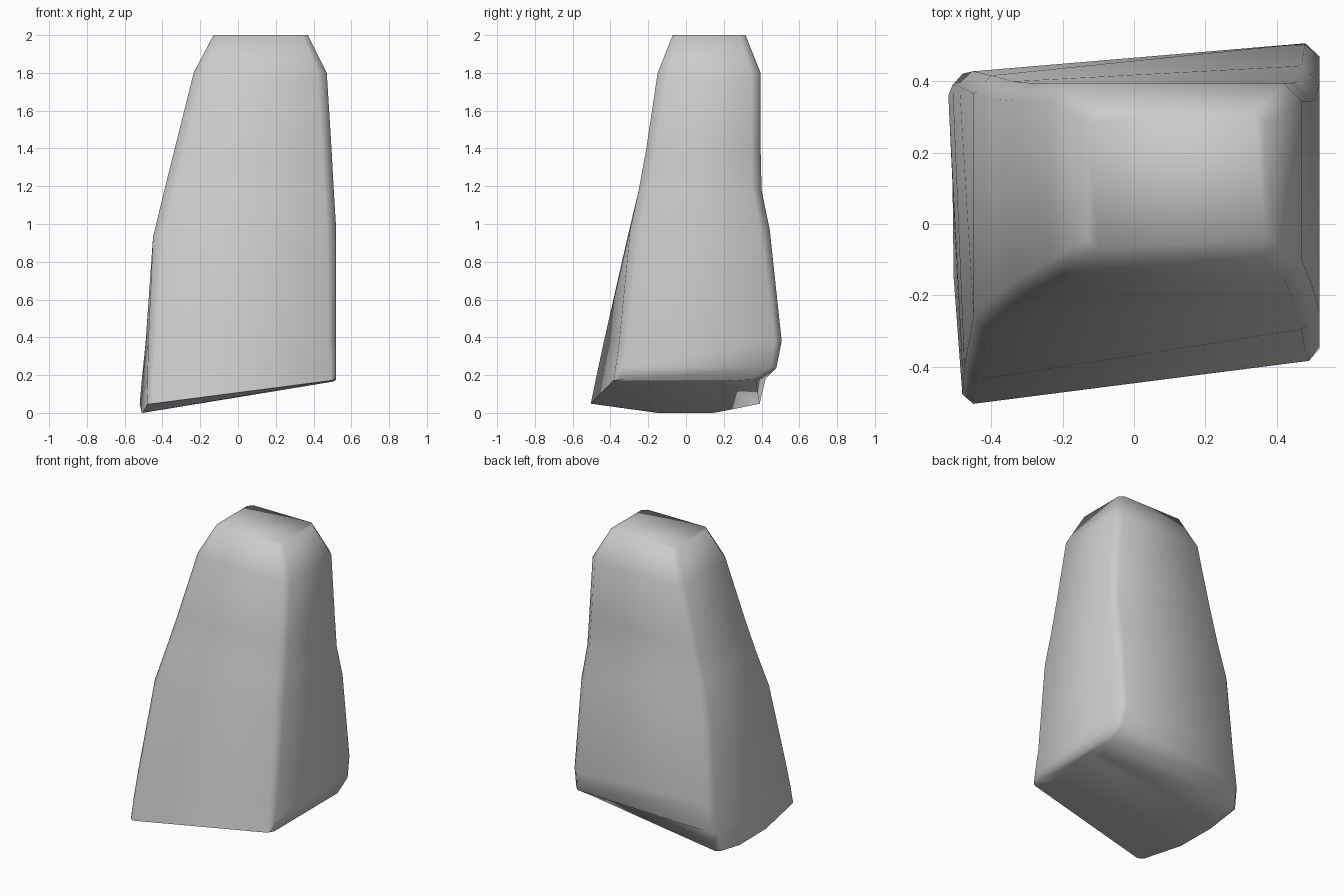
import bpy, bmesh
from mathutils import Vector

if "Cube" in bpy.data.objects:
    bpy.data.objects.remove(bpy.data.objects["Cube"])

# Each ring: z on the left, z on the right, corner cut,
# then corners front-left, front-right, back-right, back-left
RINGS = [
    (0.0, 0.165, 0.06, (-.505, -.21), (.50, -.25), (.50, .20), (-.51, .20)),
    (0.045, 0.175, 0.03, (-.48, -.508), (.52, -.38), (.52, .37), (-.522, .39)),
    (0.18, 0.24, 0.03, (-.478, -.48), (.52, -.37), (.52, .48), (-.51, .42)),
    (0.37, 0.38, 0.04, (-.475, -.44), (.52, -.35), (.52, .51), (-.49, .425)),
    (0.93, 0.97, 0.05, (-.45, -.31), (.52, -.295), (.52, .445), (-.45, .415)),
    (1.18, 1.18, 0.05, (-.39, -.25), (.507, -.25), (.507, .40), (-.39, .40)),
    (1.40, 1.40, 0.05, (-.335, -.21), (.495, -.21), (.495, .395), (-.335, .395)),
    (1.80, 1.80, 0.05, (-.235, -.15), (.47, -.15), (.47, .395), (-.235, .395)),
    (2.0, 2.0, 0.03, (-.13, -.07), (.37, -.07), (.37, .315), (-.13, .315)),
]


def ring_points(zl, zr, cut, *corners):
    """Four corners, each cut into two points."""
    left, right, back, front = zl, zr, corners[3], corners[0]
    pts = [Vector((x, y, zl if i in (0, 3) else zr)) for i, (x, y) in enumerate(corners)]
    out = []
    for i, p in enumerate(pts):
        for q in (pts[i - 1], pts[(i + 1) % 4]):
            out.append(p + (q - p).normalized() * cut)
    return out


# Standing stone, lofted through the rings and capped
bm = bmesh.new()
loops = [[bm.verts.new(p) for p in ring_points(*r)] for r in RINGS]
for a, b in zip(loops, loops[1:]):
    for i in range(8):
        j = (i + 1) % 8
        bm.faces.new((a[i], a[j], b[j], b[i]))
bm.faces.new(loops[0][::-1])
bm.faces.new(loops[-1])
bmesh.ops.recalc_face_normals(bm, faces=bm.faces)

mesh = bpy.data.meshes.new("standing_stone")
bm.to_mesh(mesh)
bm.free()
stone = bpy.data.objects.new("standing_stone", mesh)
bpy.context.collection.objects.link(stone)
bpy.context.view_layer.objects.active = stone
stone.select_set(True)
bpy.ops.object.shade_smooth_by_angle(angle=1.2)
